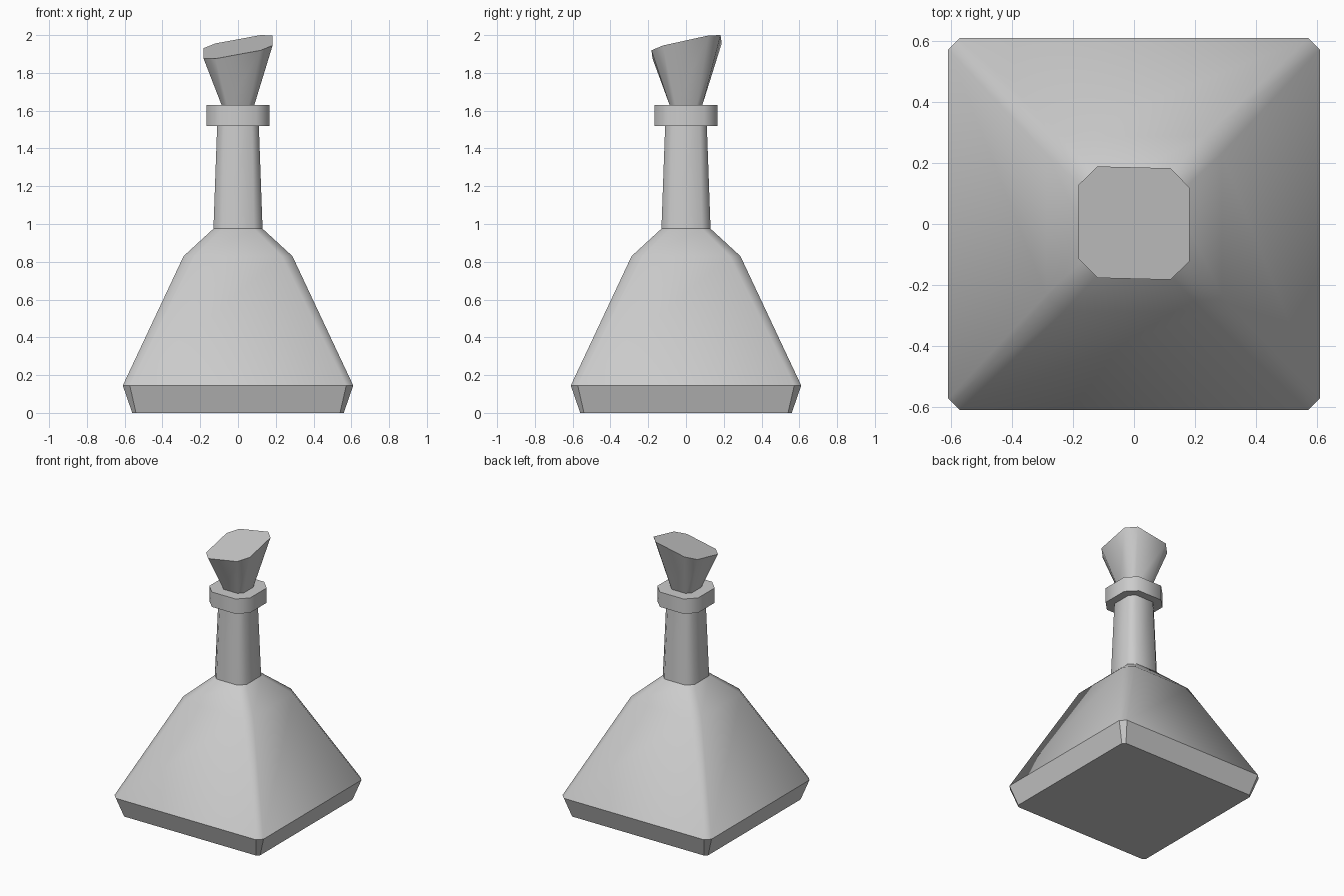
import bpy, bmesh, math

if "Cube" in bpy.data.objects:
    bpy.data.objects.remove(bpy.data.objects["Cube"])


def ring(half, cut, z):
    """Square outline with its four corners cut off."""
    a, b = half, half - cut
    pts = [(a, -b), (a, b), (b, a), (-b, a), (-a, b), (-a, -b), (-b, -a), (b, -a)]
    return [(x, y, z) for x, y in pts]


def loft(name, rings, bottom=False, top=False, angle=None):
    """Join successive outlines into a skin, with optional end caps."""
    bm = bmesh.new()
    loops = [[bm.verts.new(p) for p in r] for r in rings]
    for lo, hi in zip(loops, loops[1:]):
        for i in range(8):
            j = (i + 1) % 8
            bm.faces.new((lo[i], lo[j], hi[j], hi[i]))
    if bottom:
        bm.faces.new(loops[0][::-1])
    if top:
        bm.faces.new(loops[-1])
    mesh = bpy.data.meshes.new(name)
    bm.to_mesh(mesh)
    bm.free()
    obj = bpy.data.objects.new(name, mesh)
    bpy.context.collection.objects.link(obj)
    if angle:
        bpy.ops.object.select_all(action='DESELECT')
        obj.select_set(True)
        bpy.context.view_layer.objects.active = obj
        bpy.ops.object.shade_smooth_by_angle(angle=math.radians(angle))
    return obj


# Faceted foot
loft("base", [ring(0.56, 0.02, 0), ring(0.61, 0.037, 0.145)], bottom=True)

# Tapered body with shoulder
loft("body", [ring(0.61, 0.037, 0.145), ring(0.288, 0.057, 0.83),
              ring(0.13, 0.045, 0.975)], angle=50)

# Neck
loft("neck", [ring(0.13, 0.045, 0.975), ring(0.11, 0.037, 1.53)], angle=50)

# Lip collar
loft("collar", [ring(0.167, 0.07, 1.52), ring(0.167, 0.07, 1.63)],
     bottom=True, top=True, angle=50)

# Stopper with a slanted top
slanted = []
for x, y, _ in ring(0.183, 0.063, 0):
    y += 0.003 - 0.025 * x
    slanted.append((x, y, 1.937 + 0.19 * x + 0.22 * y))
loft("stopper", [ring(0.085, 0.03, 1.625), slanted], bottom=True, top=True, angle=50)
